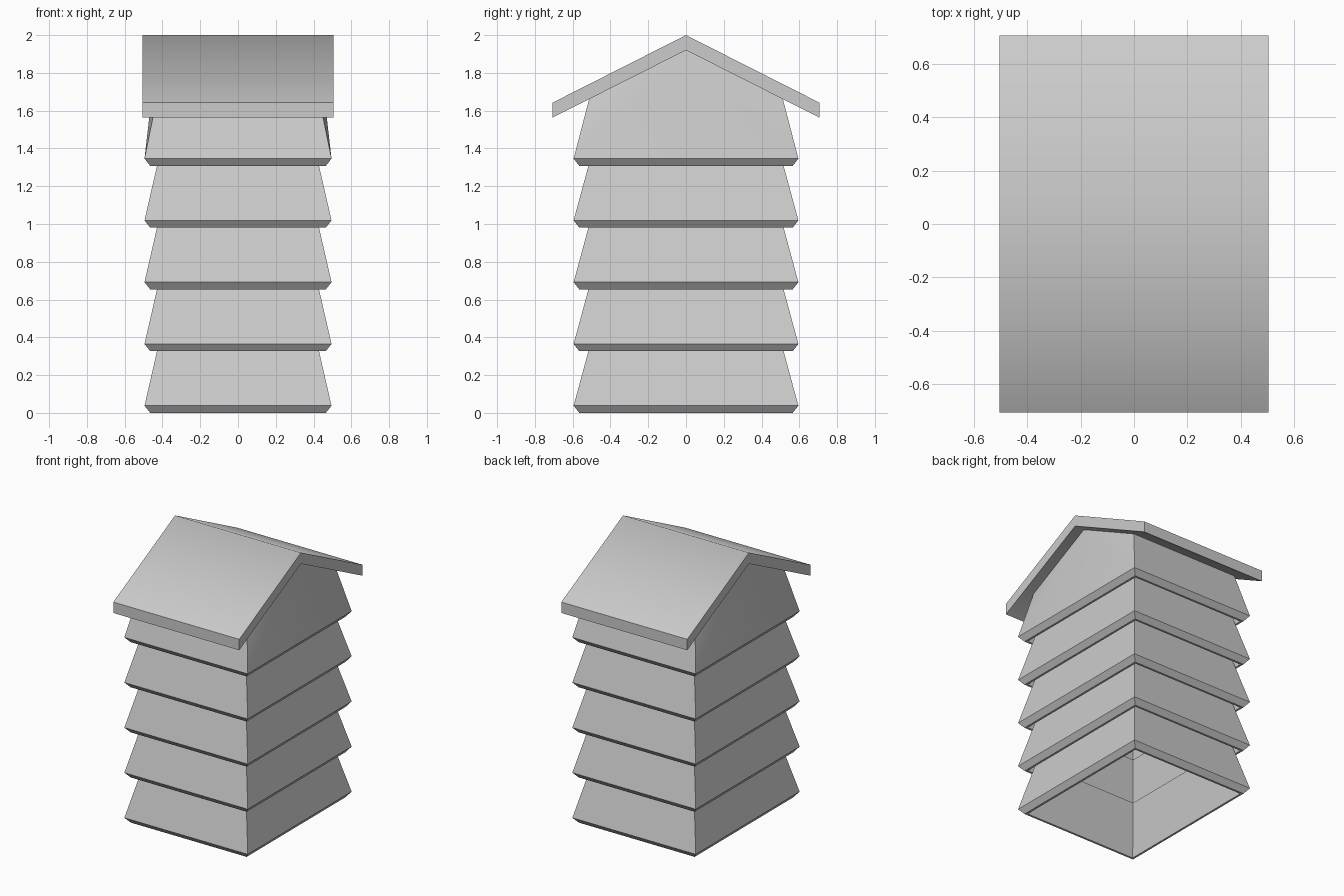
import bpy, bmesh, math

if "Cube" in bpy.data.objects:
    bpy.data.objects.remove(bpy.data.objects["Cube"])

PITCH = 0.327          # height step between tiers
TIERS = 5


def finish(name, bm):
    bmesh.ops.recalc_face_normals(bm, faces=bm.faces[:])
    mesh = bpy.data.meshes.new(name)
    bm.to_mesh(mesh)
    bm.free()
    obj = bpy.data.objects.new(name, mesh)
    bpy.context.collection.objects.link(obj)
    return obj


def smooth(obj, degrees):
    bpy.ops.object.select_all(action='DESELECT')
    obj.select_set(True)
    bpy.context.view_layer.objects.active = obj
    bpy.ops.object.shade_smooth_by_angle(angle=math.radians(degrees))


def tier(name, z0, profile, apex_z=None):
    """Rectangular frame swept through (half_x, half_y, z) rings.
    With apex_z the wall tops at +x and -x rise to a gable point."""
    bm = bmesh.new()
    rings = [[bm.verts.new((sx * hx, sy * hy, z0 + z))
              for sx, sy in ((1, -1), (1, 1), (-1, 1), (-1, -1))]
             for hx, hy, z in profile]
    # gable points over the outer-top (2) and inner-top (3) rings
    apex = {}
    if apex_z:
        for r in (2, 3):
            for i, s in ((0, 1), (2, -1)):
                apex[r, i] = bm.verts.new((s * profile[r][0], 0, apex_z))
    n = len(rings)
    for r in range(n):
        q = (r + 1) % n
        for i in range(4):
            j = (i + 1) % 4
            a, b, c, d = rings[r][i], rings[r][j], rings[q][j], rings[q][i]
            p, t = apex.get((r, i)), apex.get((q, i))
            if p and t:
                faces = [(a, p, t, d), (p, b, c, t)]
            elif t:
                faces = [(a, b, t), (b, c, t), (a, t, d)]
            elif p:
                faces = [(d, c, p), (c, b, p), (d, p, a)]
            else:
                faces = [(a, b, c, d)]
            for f in faces:
                bm.faces.new(f)
    return finish(name, bm)


# Stacked flared tiers, open underneath
base = [(0.465, 0.565, 0), (0.495, 0.595, 0.038)]
lower = base + [(0.419, 0.505, 0.37), (0.40, 0.485, 0.37), (0.45, 0.55, 0)]
for k in range(TIERS - 1):
    tier(f"wall_tier_{k + 1}", k * PITCH, lower)

# Top tier with gable ends reaching the roof
upper = base + [(0.428, 0.51, 0.365), (0.405, 0.487, 0.375), (0.45, 0.55, 0)]
gable = tier("gable_tier", (TIERS - 1) * PITCH, upper, 1.93)
smooth(gable, 25)

# Pitched roof slab
section = [(0, 2.0), (0.707, 1.642), (0.707, 1.563), (0, 1.92),
           (-0.707, 1.563), (-0.707, 1.642)]
bm = bmesh.new()
left, right = ([bm.verts.new((x, y, z)) for y, z in section] for x in (-0.505, 0.505))
for i in range(6):
    j = (i + 1) % 6
    bm.faces.new((left[i], left[j], right[j], right[i]))
for end in (left, right):
    bm.faces.new(end[0:4])
    bm.faces.new((end[0], end[3], end[4], end[5]))
roof = finish("roof", bm)
smooth(roof, 58)
